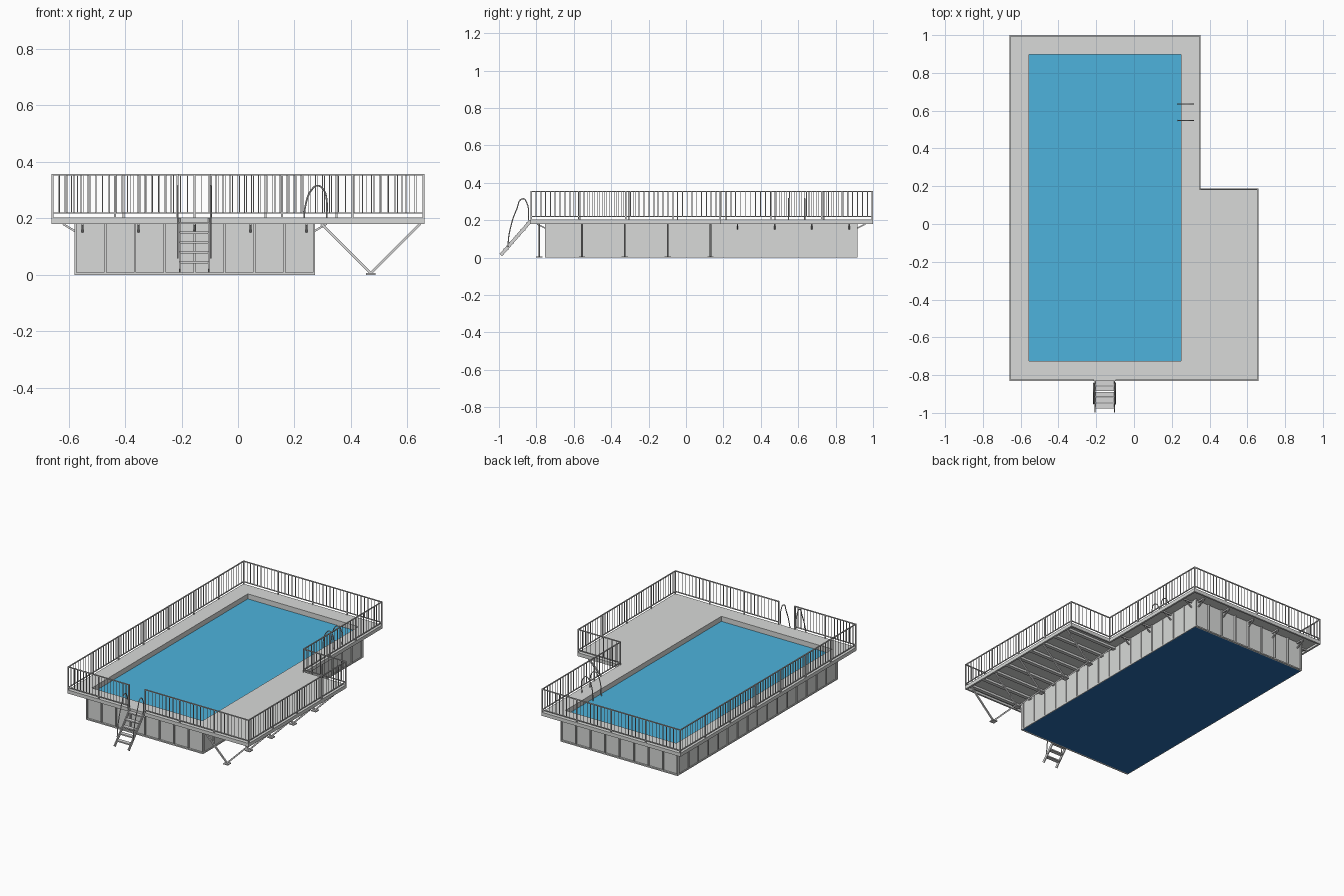
import bpy, bmesh
from mathutils import Vector, Matrix

if "Cube" in bpy.data.objects:
    bpy.data.objects.remove(bpy.data.objects["Cube"], do_unlink=True)


def material(name, rgb):
    m = bpy.data.materials.new(name)
    m.use_nodes = True
    m.diffuse_color = (*rgb, 1)
    m.node_tree.nodes["Principled BSDF"].inputs["Base Color"].default_value = (*rgb, 1)
    return m


GREY = material("light grey", (0.69, 0.70, 0.69))
STEEL = material("steel grey", (0.67, 0.67, 0.67))
WATER = material("water blue", (0.075, 0.45, 0.72))
BASE = material("deep blue", (0.022, 0.15, 0.42))


def finish(name, bm, mat):
    bmesh.ops.recalc_face_normals(bm, faces=bm.faces)
    mesh = bpy.data.meshes.new(name)
    bm.to_mesh(mesh)
    bm.free()
    mesh.materials.append(mat)
    obj = bpy.data.objects.new(name, mesh)
    bpy.context.collection.objects.link(obj)


def box(bm, lo, hi):
    lo, hi = Vector(lo), Vector(hi)
    mat = Matrix.Translation((lo + hi) / 2) @ Matrix.Diagonal((*(hi - lo), 1))
    bmesh.ops.create_cube(bm, size=1, matrix=mat)


def beam(bm, a, b, w, h=None):
    # square bar from a to b
    a, b = Vector(a), Vector(b)
    d = b - a
    up = Vector((0, 0, 1)) if abs(d.normalized().z) < 0.99 else Vector((0, 1, 0))
    x = up.cross(d).normalized()
    y = d.normalized().cross(x)
    rot = Matrix((x, y, d.normalized())).transposed().to_4x4()
    mat = Matrix.Translation((a + b) / 2) @ rot @ Matrix.Diagonal((w, h or w, d.length, 1))
    bmesh.ops.create_cube(bm, size=1, matrix=mat)


def slab(name, xs, ys, keep, z0, z1, mat):
    # extruded plan made of grid cells
    bm = bmesh.new()
    for i in range(len(xs) - 1):
        for j in range(len(ys) - 1):
            if keep(i, j):
                bm.faces.new([bm.verts.new((x, y, z0)) for x, y in (
                    (xs[i], ys[j]), (xs[i + 1], ys[j]),
                    (xs[i + 1], ys[j + 1]), (xs[i], ys[j + 1]))])
    bmesh.ops.remove_doubles(bm, verts=bm.verts, dist=1e-5)
    geo = bmesh.ops.extrude_face_region(bm, geom=bm.faces[:], use_keep_orig=True)
    top = [v for v in geo["geom"] if isinstance(v, bmesh.types.BMVert)]
    bmesh.ops.translate(bm, verts=top, vec=(0, 0, z1 - z0))
    finish(name, bm, mat)


def tube(name, points, r, mat):
    cu = bpy.data.curves.new(name, "CURVE")
    cu.dimensions = "3D"
    cu.bevel_depth, cu.bevel_resolution, cu.resolution_u = r, 2, 6
    cu.use_fill_caps = True
    sp = cu.splines.new("BEZIER")
    sp.bezier_points.add(len(points) - 1)
    for p, co in zip(sp.bezier_points, points):
        p.co = co
        p.handle_left_type = p.handle_right_type = "AUTO"
    cu.materials.append(mat)
    obj = bpy.data.objects.new(name, cu)
    bpy.context.collection.objects.link(obj)
    bpy.ops.object.select_all(action="DESELECT")
    obj.select_set(True)
    bpy.context.view_layer.objects.active = obj
    bpy.ops.object.convert(target="MESH")
    bpy.ops.object.shade_smooth_by_angle()


# Main plan dimensions
X0, X1, X2 = -0.66, 0.353, 0.66        # deck edges
Y0, Y1, Y2 = -0.831, 0.187, 1.0
IX0, IX1, IY0, IY1 = -0.557, 0.25, -0.725, 0.897   # pool opening
PX0, PX1, PY0, PY1 = -0.575, 0.268, -0.743, 0.905  # outer pool walls
DECK, UNDER, TOP = 0.203, 0.18, 0.357

# Deck plate around the opening, with the wide terrace on the left
slab("deck", (X0, IX0, IX1, X1, X2), (Y0, IY0, Y1, IY1, Y2),
     lambda i, j: not (i == 1 and j in (1, 2)) and not (i == 3 and j > 1),
     0.194, DECK, GREY)

# Pool walls, base and water
slab("pool_walls", (PX0, IX0, IX1, PX1), (PY0, IY0, IY1, PY1),
     lambda i, j: (i, j) != (1, 1), 0.006, 0.194, GREY)
bm = bmesh.new()
box(bm, (PX0, PY0, 0), (PX1, PY1, 0.006))
finish("pool_base", bm, BASE)
bm = bmesh.new()
box(bm, (IX0, IY0, 0.16), (IX1, IY1, 0.17))
finish("water", bm, WATER)

# Wall ribs and bottom frame, deeper on the two short walls
bm = bmesh.new()
t, d, w = 0.005, 0.012, 0.004
for k in range(9):
    x = PX0 - t + w + (PX1 - PX0 + 2 * t - 2 * w) * k / 8
    box(bm, (x - w, PY0 - d, 0), (x + w, PY0, 0.194))
    box(bm, (x - w, PY1, 0), (x + w, PY1 + d, 0.194))
for k in range(17):
    y = PY0 + w + (PY1 - PY0 - 2 * w) * k / 16
    box(bm, (PX0 - t, y - w, 0), (PX0, y + w, 0.194))
    box(bm, (PX1, y - w, 0), (PX1 + t, y + w, 0.194))
for y in (PY0 - d, PY1):
    box(bm, (PX0, y, 0), (PX1, y + d, 0.008))
for x in (PX0 - t, PX1):
    box(bm, (x, PY0, 0), (x + t, PY1, 0.008))
finish("wall_ribs", bm, GREY)

# Edge beams under the deck rim
bm = bmesh.new()
e = 0.012
box(bm, (X0, Y0, UNDER), (X2, Y0 + e, 0.194))
box(bm, (X0, Y2 - e, UNDER), (X1, Y2, 0.194))
box(bm, (X0, Y0, UNDER), (X0 + e, Y2, 0.194))
box(bm, (X2 - e, Y0, UNDER), (X2, Y1, 0.194))
box(bm, (X1 - e, Y1, UNDER), (X1, Y2, 0.194))
box(bm, (X1 - e, Y1 - e, UNDER), (X2, Y1, 0.194))
finish("edge_beams", bm, GREY)

# Joists under the terrace
bm = bmesh.new()
for k in range(9):
    y = -0.785 + 0.1145 * k
    box(bm, (PX1, y - 0.012, UNDER), (X2 - e, y + 0.012, 0.194))
finish("terrace_joists", bm, GREY)

# Small knee braces below the overhang
bm = bmesh.new()
for k in range(5):
    x = -0.55 + 0.198 * k
    for wall, rim in ((PY0, Y0 + 0.035), (PY1, Y2 - 0.04)):
        beam(bm, (x, wall, 0.153), (x, rim, UNDER), 0.007)
        beam(bm, (x, wall, 0.188), (x, rim, 0.188), 0.009)
for k in range(9):
    y = -0.72 + 0.199 * k
    beam(bm, (PX0, y, 0.153), (X0 + 0.04, y, UNDER), 0.007)
    beam(bm, (PX0, y, 0.188), (X0 + e, y, 0.188), 0.009)
    if y > Y1:
        beam(bm, (PX1, y, 0.153), (X1 - 0.04, y, UNDER), 0.007)
        beam(bm, (PX1, y, 0.188), (X1 - e, y, 0.188), 0.009)
finish("knee_braces", bm, STEEL)

# V-shaped supports with foot plates under the terrace
bm = bmesh.new()
for k in range(5):
    y = -0.785 + 0.229 * k
    beam(bm, (0.47, y, 0.006), (0.295, y, UNDER), 0.009)
    beam(bm, (0.47, y, 0.006), (0.645, y, UNDER), 0.009)
    box(bm, (0.453, y - 0.017, 0), (0.487, y + 0.017, 0.006))
finish("terrace_supports", bm, STEEL)


def railing(name, a, b, panels):
    bm = bmesh.new()
    a, b = Vector((*a, 0)), Vector((*b, 0))
    up = Vector((0, 0, 1))
    bars = 10
    for z, h in ((TOP - 0.003, 0.006), (0.219, 0.005)):
        beam(bm, a + up * z, b + up * z, 0.006, h)
    for k in range(panels * bars + 1):
        p = a.lerp(b, k / (panels * bars))
        if k % bars:
            beam(bm, p + up * 0.219, p + up * (TOP - 0.005), 0.003)
        else:
            beam(bm, p + up * DECK, p + up * TOP, 0.007)
    finish(name, bm, STEEL)


# Railings along the rim, with a gap at the ladder
i = 0.0035
railing("front_railing_right", (X0 + i, Y0 + i), (-0.215, Y0 + i), 2)
railing("front_railing_left", (-0.095, Y0 + i), (X2 - i, Y0 + i), 3)
railing("terrace_side_railing", (X2 - i, Y0 + i), (X2 - i, Y1 - i), 4)
railing("terrace_back_railing", (X2 - i, Y1 - i), (X1 - i, Y1 - i), 1)
railing("left_railing", (X1 - i, Y1 - i), (X1 - i, Y2 - i), 3)
railing("back_railing", (X1 - i, Y2 - i), (X0 + i, Y2 - i), 4)
railing("right_railing", (X0 + i, Y2 - i), (X0 + i, Y0 + i), 7)

# Entry ladder
bm = bmesh.new()
foot, head = Vector((0, -0.99, 0.014)), Vector((0, Y0, 0.196))
for x in (-0.206, -0.104):
    beam(bm, foot + Vector((x, 0, 0)), head + Vector((x, 0, 0)), 0.006, 0.018)
for k in range(5):
    p = foot.lerp(head, 0.17 + 0.19 * k)
    box(bm, (-0.206, p.y - 0.013, p.z - 0.004), (-0.104, p.y + 0.013, p.z + 0.004))
finish("ladder", bm, STEEL)

# Ladder handrails
for side, x in (("right", -0.213), ("left", -0.097)):
    tube(side + "_ladder_handrail", [(x, y, z) for y, z in (
        (-0.953, 0.058), (-0.943, 0.14), (-0.905, 0.26), (-0.873, 0.315),
        (-0.852, 0.295), (-0.842, 0.2))], 0.003, STEEL)

# Grab rails at the pool edge
for side, y in (("front", 0.548), ("rear", 0.635)):
    tube(side + "_grab_rail", [(x, y, z) for x, z in (
        (0.233, 0.165), (0.24, 0.25), (0.26, 0.3), (0.282, 0.316),
        (0.304, 0.3), (0.314, 0.265), (0.314, 0.2))], 0.003, STEEL)
